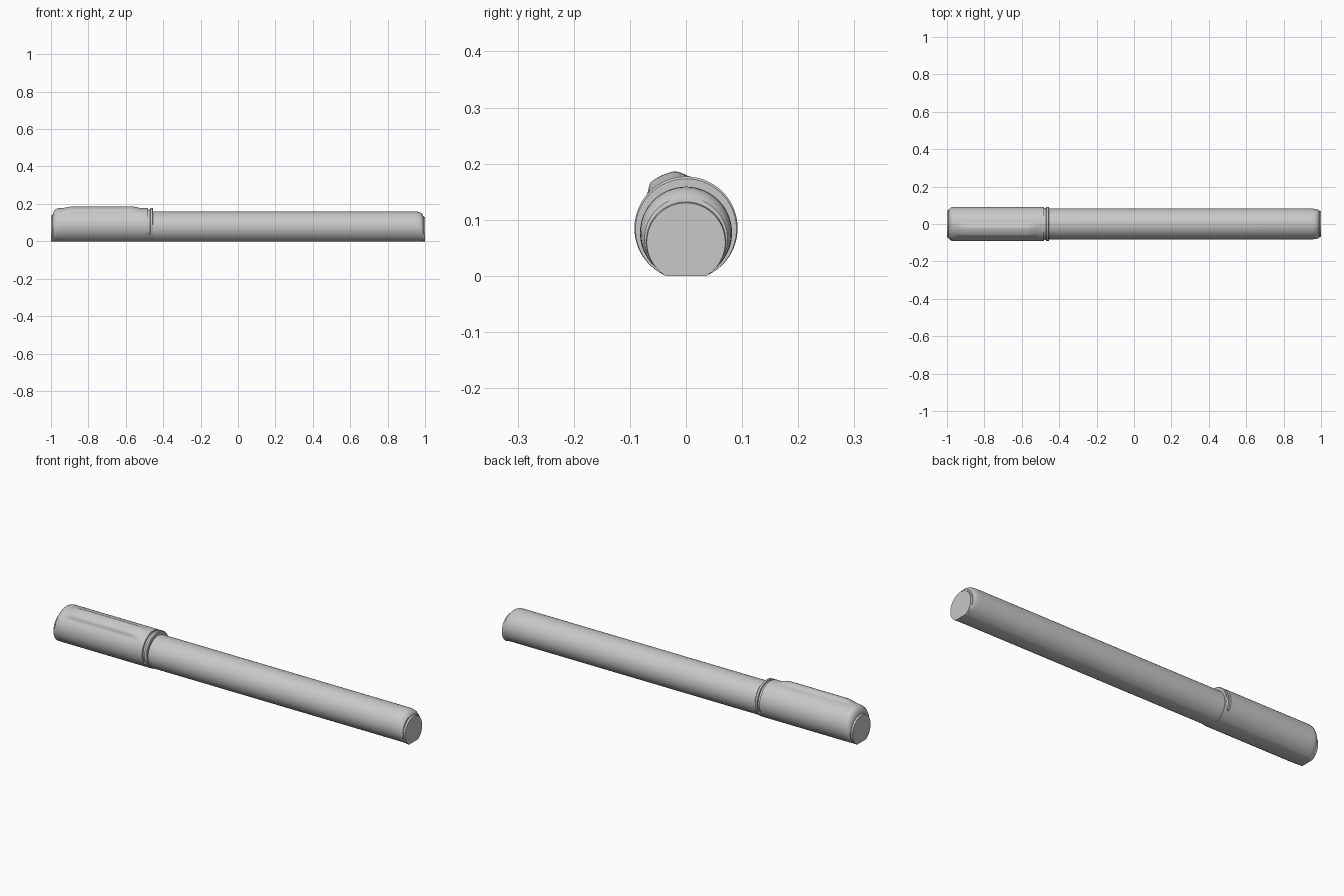
import bpy, bmesh, math

default = bpy.data.objects.get("Cube")
if default:
    bpy.data.objects.remove(default, do_unlink=True)

grey = bpy.data.materials.new("plain grey")
grey.use_nodes = True
colour = (0.58, 0.58, 0.58, 1)
grey.diffuse_color = colour
grey.node_tree.nodes["Principled BSDF"].inputs["Base Color"].default_value = colour

SEGMENTS = 96


def smoothstep(a, b, t):
    t = max(0.0, min(1.0, (t - a) / (b - a)))
    return t * t * (3 - 2 * t)


def loft(name, sections, offset=None):
    """Skin flat-bottomed round sections (x, centre height, radius) along x."""
    bm = bmesh.new()
    rings = []
    for x, centre, radius in sections:
        low = math.asin(centre / radius)
        ring = []
        for i in range(SEGMENTS + 1):
            a = -low + (math.pi + 2 * low) * i / SEGMENTS
            r = radius + (offset(x, a) if offset else 0)
            ring.append(bm.verts.new((x, r * math.cos(a), centre + r * math.sin(a))))
        rings.append(ring)
    for one, two in zip(rings, rings[1:]):
        for i in range(len(one)):
            j = (i + 1) % len(one)
            bm.faces.new((one[i], one[j], two[j], two[i]))
    bm.faces.new(rings[0])
    bm.faces.new(rings[-1])
    bmesh.ops.recalc_face_normals(bm, faces=bm.faces[:])
    mesh = bpy.data.meshes.new(name)
    bm.to_mesh(mesh)
    bm.free()
    obj = bpy.data.objects.new(name, mesh)
    bpy.context.collection.objects.link(obj)
    mesh.materials.append(grey)
    bpy.ops.object.select_all(action='DESELECT')
    obj.select_set(True)
    bpy.context.view_layer.objects.active = obj
    bpy.ops.object.shade_smooth_by_angle(angle=math.radians(32))
    return obj


# Barrel with a rounded shoulder and a small flat end plug
loft("barrel", [
    (-0.456, 0.077, 0.082), (0.945, 0.077, 0.082), (0.962, 0.0765, 0.0815),
    (0.975, 0.074, 0.08), (0.984, 0.07, 0.077), (0.99, 0.066, 0.074),
    (0.991, 0.061, 0.071), (1.0, 0.06, 0.07)])


# Raised clip swelling on the cap, and a groove that stops short of the base
def cap_relief(x, a):
    d = math.degrees(a)
    along = smoothstep(-0.96, -0.88, x) * (1 - smoothstep(-0.57, -0.5, x))
    around = smoothstep(84, 103, d) * (1 - smoothstep(126, 140, d))
    relief = 0.0115 * along * around
    if -0.4815 < x < -0.4695 and -30 < d < 210:
        relief -= 0.007
    return relief


cap = [(-1.0, 0.064, 0.073), (-0.991, 0.065, 0.074), (-0.99, 0.071, 0.079),
       (-0.984, 0.078, 0.085), (-0.975, 0.083, 0.09), (-0.962, 0.085, 0.092)]
cap += [(-0.955 + 0.0105 * i, 0.085, 0.092) for i in range(45)]
cap += [(x, 0.085, 0.092) for x in (-0.482, -0.481, -0.47, -0.469, -0.458)]
cap += [(-0.455, 0.083, 0.09)]
loft("cap", cap, cap_relief)
